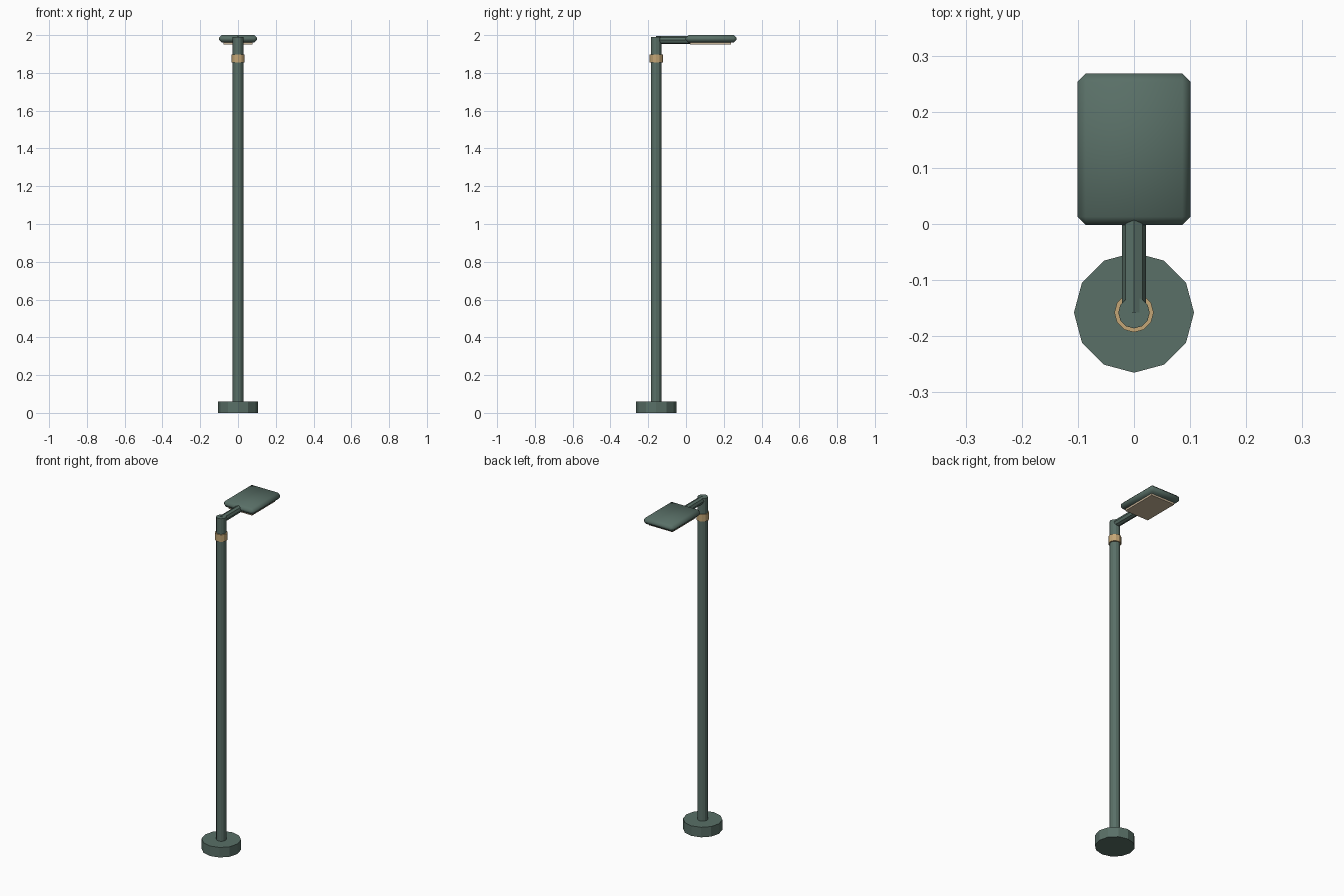
import bpy, math

if "Cube" in bpy.data.objects:
    bpy.data.objects.remove(bpy.data.objects["Cube"])

POLE_Y = -0.158


def material(name, color):
    m = bpy.data.materials.new(name)
    m.diffuse_color = color
    m.use_nodes = True
    m.node_tree.nodes["Principled BSDF"].inputs["Base Color"].default_value = m.diffuse_color
    return m


green = material("green_paint", (0.10, 0.16, 0.135, 1))
tan = material("brass", (0.55, 0.38, 0.18, 1))
lens = material("lens", (0.60, 0.48, 0.33, 1))


def cylinder(name, sides, r, z0, z1, mat):
    bpy.ops.mesh.primitive_cylinder_add(vertices=sides, radius=r, depth=z1 - z0,
                                        location=(0, POLE_Y, (z0 + z1) / 2))
    o = bpy.context.object
    o.name = name
    o.data.materials.append(mat)
    return o


def box(name, size, loc, mat, bevel=0):
    bpy.ops.mesh.primitive_cube_add(size=1, location=loc)
    o = bpy.context.object
    o.name = name
    o.scale = size
    bpy.ops.object.transform_apply(location=False, rotation=False, scale=True)
    o.data.materials.append(mat)
    if bevel:
        b = o.modifiers.new("bevel", 'BEVEL')
        b.width = bevel
        b.segments = 1
    return o


# Foot, post and collar
cylinder("base", 12, 0.107, 0, 0.06, green)
cylinder("post", 12, 0.028, 0.06, 1.99, green)
cylinder("collar", 12, 0.035, 1.855, 1.897, tan)

# Octagonal arm reaching from the post to the head
bpy.ops.mesh.primitive_cylinder_add(vertices=8, radius=0.021, depth=0.178,
                                    location=(0, POLE_Y + 0.089, 1.973),
                                    rotation=(math.pi / 2, 0, 0))
arm = bpy.context.object
arm.name = "arm"
arm.data.materials.append(green)

# Lamp head with chamfered edges, and the light panel beneath it
head = box("lamp_head", (0.202, 0.27, 0.04), (0, 0.133, 1.98), green, 0.015)
bpy.ops.object.shade_smooth()
box("light_panel", (0.156, 0.218, 0.02), (0, 0.13, 1.959), lens)
